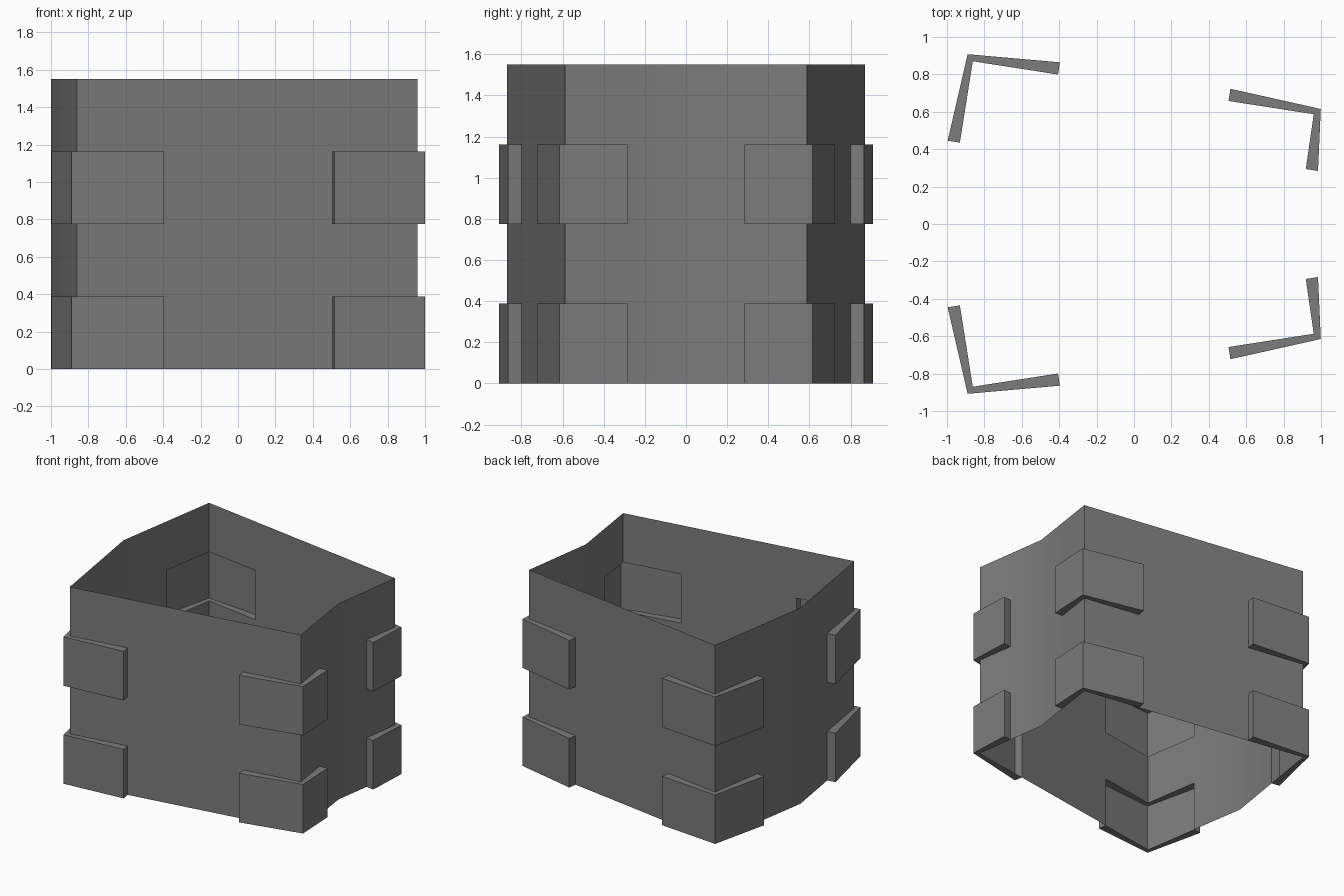
import bpy, bmesh
from mathutils import Vector

if "Cube" in bpy.data.objects:
    bpy.data.objects.remove(bpy.data.objects["Cube"])

HEIGHT, ROWS, THICK = 1.55, 4, 0.066

# Plan outline, counter-clockwise: corners and the middle of each side
fl, fr = Vector((-0.862, -0.87)), Vector((0.961, -0.587))
br, bl = Vector((0.961, 0.587)), Vector((-0.862, 0.87))
key = [fl, (fl + fr) / 2, fr, Vector((0.876, 0)), br, (br + bl) / 2, bl, Vector((-1.0, 0))]

# Split every half-side in two, giving four bays per side
plan = []
for i, p in enumerate(key):
    plan += [p, (p + key[(i + 1) % len(key)]) / 2]
n = len(plan)

# Thin open wall, four courses high
bm = bmesh.new()
grid = [[bm.verts.new((p.x, p.y, HEIGHT * r / ROWS)) for p in plan] for r in range(ROWS + 1)]
face = {}
for r in range(ROWS):
    for c in range(n):
        d = (c + 1) % n
        face[r, c] = bm.faces.new((grid[r][c], grid[r][d], grid[r + 1][d], grid[r + 1][c]))
bm.normal_update()

# Corner blocks pushed out of alternate courses, hollow on the inside
for r in (0, 2):
    for corner in (0, 4, 8, 12):
        pair = [face[r, (corner - 1) % n], face[r, corner]]
        na, nb = (f.normal.copy() for f in pair)
        cols = ((corner - 1) % n, corner, (corner + 1) % n)
        shifts = (na * THICK, (na + nb) * THICK / 2, nb * THICK)
        lo = [grid[r][c] for c in cols]
        hi = [grid[r + 1][c] for c in cols]
        out_lo = [bm.verts.new(v.co + s) for v, s in zip(lo, shifts)]
        out_hi = [bm.verts.new(v.co + s) for v, s in zip(hi, shifts)]
        bmesh.ops.delete(bm, geom=pair, context='FACES_ONLY')
        for i in (0, 1):
            bm.faces.new((out_lo[i], out_lo[i + 1], out_hi[i + 1], out_hi[i]))
            bm.faces.new((lo[i], lo[i + 1], out_lo[i + 1], out_lo[i]))
            bm.faces.new((out_hi[i], out_hi[i + 1], hi[i + 1], hi[i]))
        bm.faces.new((lo[0], out_lo[0], out_hi[0], hi[0]))
        bm.faces.new((out_lo[2], lo[2], hi[2], out_hi[2]))
bmesh.ops.delete(bm, geom=[e for e in bm.edges if not e.link_faces], context='EDGES')

mesh = bpy.data.meshes.new("tower_wall")
bm.to_mesh(mesh)
bm.free()
wall = bpy.data.objects.new("tower_wall", mesh)
bpy.context.collection.objects.link(wall)

# Dark stone colour
stone = bpy.data.materials.new("dark_stone")
stone.diffuse_color = (0.2, 0.2, 0.2, 1)
stone.use_nodes = True
stone.node_tree.nodes["Principled BSDF"].inputs["Base Color"].default_value = stone.diffuse_color
mesh.materials.append(stone)

bpy.context.view_layer.objects.active = wall
wall.select_set(True)
bpy.ops.object.shade_smooth_by_angle()
